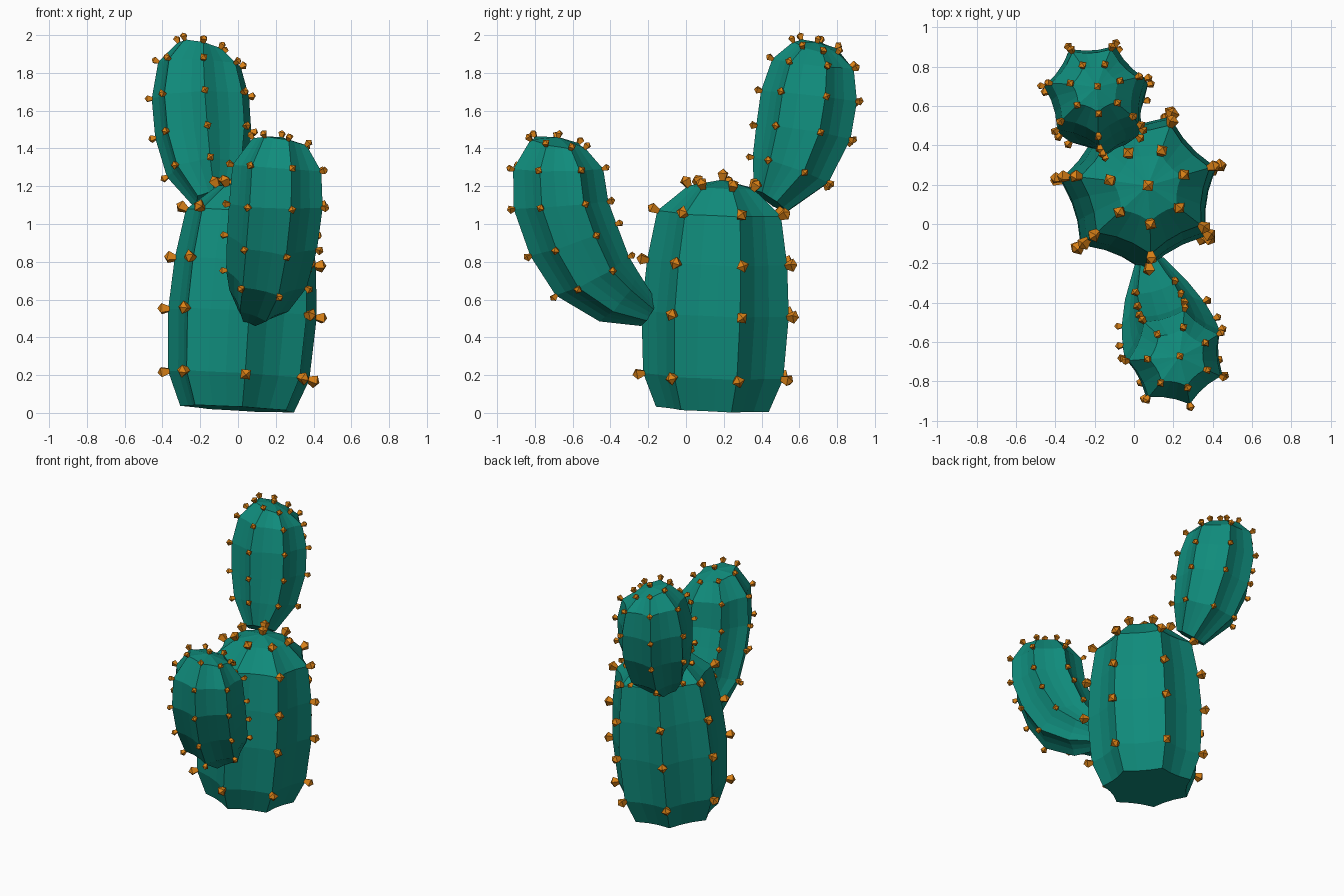
import bpy, bmesh, random
from math import cos, sin, tau, radians
from mathutils import Vector

random.seed(4)
RIBS, STEPS, VALLEY = 7, 3, 0.86
UP = Vector((0, 0, 1))

cube = bpy.data.objects.get("Cube")
if cube:
    bpy.data.objects.remove(cube, do_unlink=True)


def material(name, rgb):
    mat = bpy.data.materials.new(name)
    mat.use_nodes = True
    mat.diffuse_color = (*rgb, 1)
    mat.node_tree.nodes["Principled BSDF"].inputs["Base Color"].default_value = (*rgb, 1)
    return mat


green = material("cactus green", (0.005, 0.26, 0.2))
orange = material("spine orange", (0.7, 0.22, 0.008))


def finish(bm, name, mat):
    bmesh.ops.recalc_face_normals(bm, faces=bm.faces[:])
    mesh = bpy.data.meshes.new(name)
    bm.to_mesh(mesh)
    bm.free()
    mesh.materials.append(mat)
    bpy.context.collection.objects.link(bpy.data.objects.new(name, mesh))


# Flared four-sided spine with a pointed cap, standing on a surface point
def add_spine(bm, point, normal, size):
    turn = UP.rotation_difference(normal)
    roll = random.uniform(-0.3, 0.3) + tau / 8
    rings = []
    for height, radius in ((-0.15, 0.3), (0.6, 0.62)):
        rings.append([bm.verts.new(point + turn @ Vector((
            radius * cos(roll + tau * k / 4), radius * sin(roll + tau * k / 4), height)) * size)
            for k in range(4)])
    tip = bm.verts.new(point + normal * size)
    for k in range(4):
        j = (k + 1) % 4
        bm.faces.new((rings[0][k], rings[0][j], rings[1][j], rings[1][k]))
        bm.faces.new((rings[1][k], rings[1][j], tip))
    bm.faces.new(rings[0][::-1])


# Ribbed column lofted along stations of (x, y, z, radius), closed by an apex
def cactus_part(name, stations, apex, angle, spine_size, first_row):
    bm = bmesh.new()
    centres = [Vector(s[:3]) for s in stations] + [Vector(apex)]
    count = RIBS * STEPS
    rings = []
    for i, station in enumerate(stations):
        turn = UP.rotation_difference(centres[i + 1] - centres[i])
        ring = []
        for k in range(count):
            a = radians(angle) + tau * k / count
            r = station[3] * (1 if k % STEPS == 0 else VALLEY)
            ring.append(bm.verts.new(centres[i] + turn @ Vector((r * cos(a), r * sin(a), 0))))
        rings.append(ring)
    top = bm.verts.new(apex)
    for low, high in zip(rings, rings[1:]):
        for k in range(count):
            j = (k + 1) % count
            bm.faces.new((low[k], low[j], high[j], high[k]))
    for k in range(count):
        bm.faces.new((rings[-1][k], rings[-1][(k + 1) % count], top))
    bm.faces.new(rings[0][::-1])
    bm.normal_update()

    # Spines sit on every ridge of the upper rows and on the apex
    spines = bmesh.new()
    for ring in rings[first_row:]:
        for vert in ring[::STEPS]:
            add_spine(spines, vert.co, vert.normal, spine_size)
    add_spine(spines, top.co, top.normal, spine_size)
    finish(bm, name, green)
    finish(spines, name + "_spines", orange)


cactus_part("trunk", [
    (0.00, 0.150, 0.022, 0.31), (0.01, 0.157, 0.20, 0.385),
    (0.03, 0.168, 0.53, 0.405), (0.045, 0.178, 0.80, 0.385),
    (0.06, 0.187, 1.06, 0.34), (0.068, 0.192, 1.195, 0.18)],
    (0.07, 0.194, 1.235), 17, 0.058, 1)

cactus_part("back_arm", [
    (-0.13, 0.45, 1.12, 0.11), (-0.16, 0.56, 1.28, 0.22),
    (-0.18, 0.63, 1.48, 0.262), (-0.195, 0.66, 1.675, 0.265),
    (-0.20, 0.68, 1.85, 0.225), (-0.195, 0.69, 1.94, 0.125)],
    (-0.19, 0.695, 1.962), 17, 0.038, 1)

cactus_part("front_arm", [
    (0.08, -0.20, 0.53, 0.08), (0.12, -0.36, 0.62, 0.17),
    (0.16, -0.50, 0.73, 0.225), (0.19, -0.60, 0.92, 0.25),
    (0.21, -0.665, 1.10, 0.258), (0.215, -0.68, 1.295, 0.245),
    (0.225, -0.68, 1.43, 0.15)],
    (0.23, -0.675, 1.46), 29, 0.038, 2)
